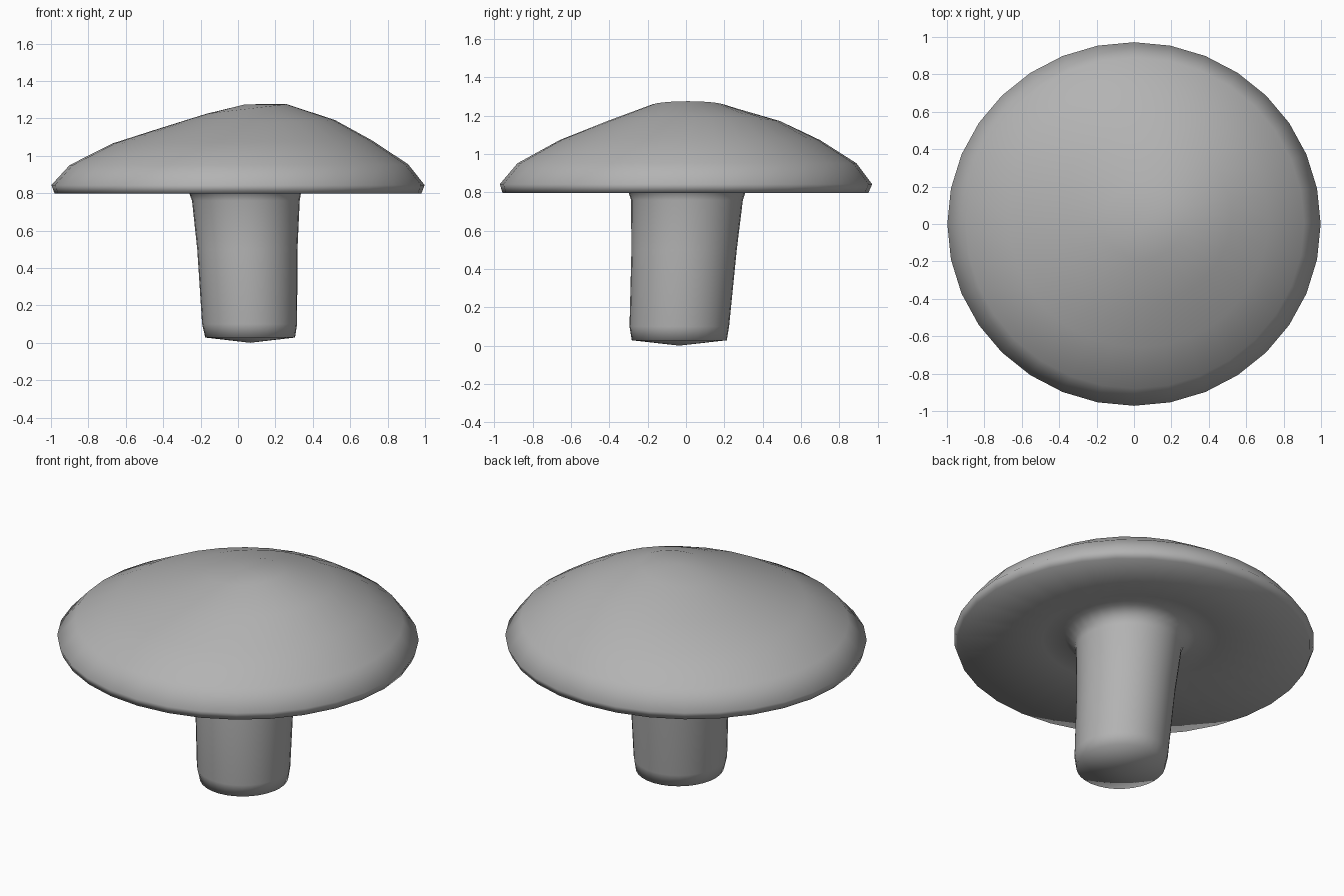
import bpy, bmesh
from math import sin, cos, pi, radians

if "Cube" in bpy.data.objects:
    bpy.data.objects.remove(bpy.data.objects["Cube"])


def loft(name, rings, start, end, sides, angle):
    """Skin stacked ellipses (cx, cy, rx, ry, z, x-tilt) between two pole points."""
    bm = bmesh.new()
    loops = []
    for cx, cy, rx, ry, z, tilt in rings:
        loop = []
        for i in range(sides):
            a = 2 * pi * i / sides
            loop.append(bm.verts.new((cx + rx * cos(a), cy + ry * sin(a), z + tilt * cos(a))))
        loops.append(loop)
    first, last = bm.verts.new(start), bm.verts.new(end)
    for i in range(sides):
        j = (i + 1) % sides
        bm.faces.new((first, loops[0][j], loops[0][i]))
        for lo, hi in zip(loops, loops[1:]):
            bm.faces.new((lo[i], lo[j], hi[j], hi[i]))
        bm.faces.new((loops[-1][i], loops[-1][j], last))
    bmesh.ops.recalc_face_normals(bm, faces=bm.faces)
    mesh = bpy.data.meshes.new(name)
    bm.to_mesh(mesh)
    bm.free()
    obj = bpy.data.objects.new(name, mesh)
    bpy.context.collection.objects.link(obj)
    bpy.ops.object.select_all(action='DESELECT')
    obj.select_set(True)
    bpy.context.view_layer.objects.active = obj
    bpy.ops.object.shade_smooth_by_angle(angle=radians(angle))
    return obj


# Slightly leaning stem, flared where it meets the cap
stem = [
    (0.065, -0.035, 0.24, 0.248, 0.028, 0),
    (0.062, -0.035, 0.254, 0.26, 0.10, 0),
    (0.05, -0.01, 0.268, 0.275, 0.50, 0),
    (0.042, 0.005, 0.288, 0.292, 0.76, 0),
    (0.038, 0.005, 0.299, 0.305, 0.80, 0),
    (0.033, 0.003, 0.357, 0.357, 0.842, 0),
]
# Lopsided cap: shallow hollow underside, rim, then dome
cap = [
    (0.025, 0.00, 0.48, 0.48, 0.834, 0),
    (0.00, -0.003, 0.98, 0.955, 0.797, 0),
    (0.00, 0.00, 0.998, 0.972, 0.843, 0),
    (0.005, 0.005, 0.905, 0.885, 0.952, 0.002),
    (0.025, 0.02, 0.695, 0.68, 1.073, 0.007),
    (0.05, 0.04, 0.47, 0.46, 1.168, 0.022),
    (0.045, 0.01, 0.215, 0.20, 1.25, 0.026),
]
# One continuous skin from the foot of the stem to the crown of the cap
mushroom = loft("mushroom", stem + cap, (0.065, -0.035, 0.0), (0.04, 0.0, 1.275), 32, 85)

grey = bpy.data.materials.new("dark_grey")
grey.diffuse_color = (0.45, 0.45, 0.45, 1)
grey.use_nodes = True
grey.node_tree.nodes["Principled BSDF"].inputs["Base Color"].default_value = grey.diffuse_color
mushroom.data.materials.append(grey)
